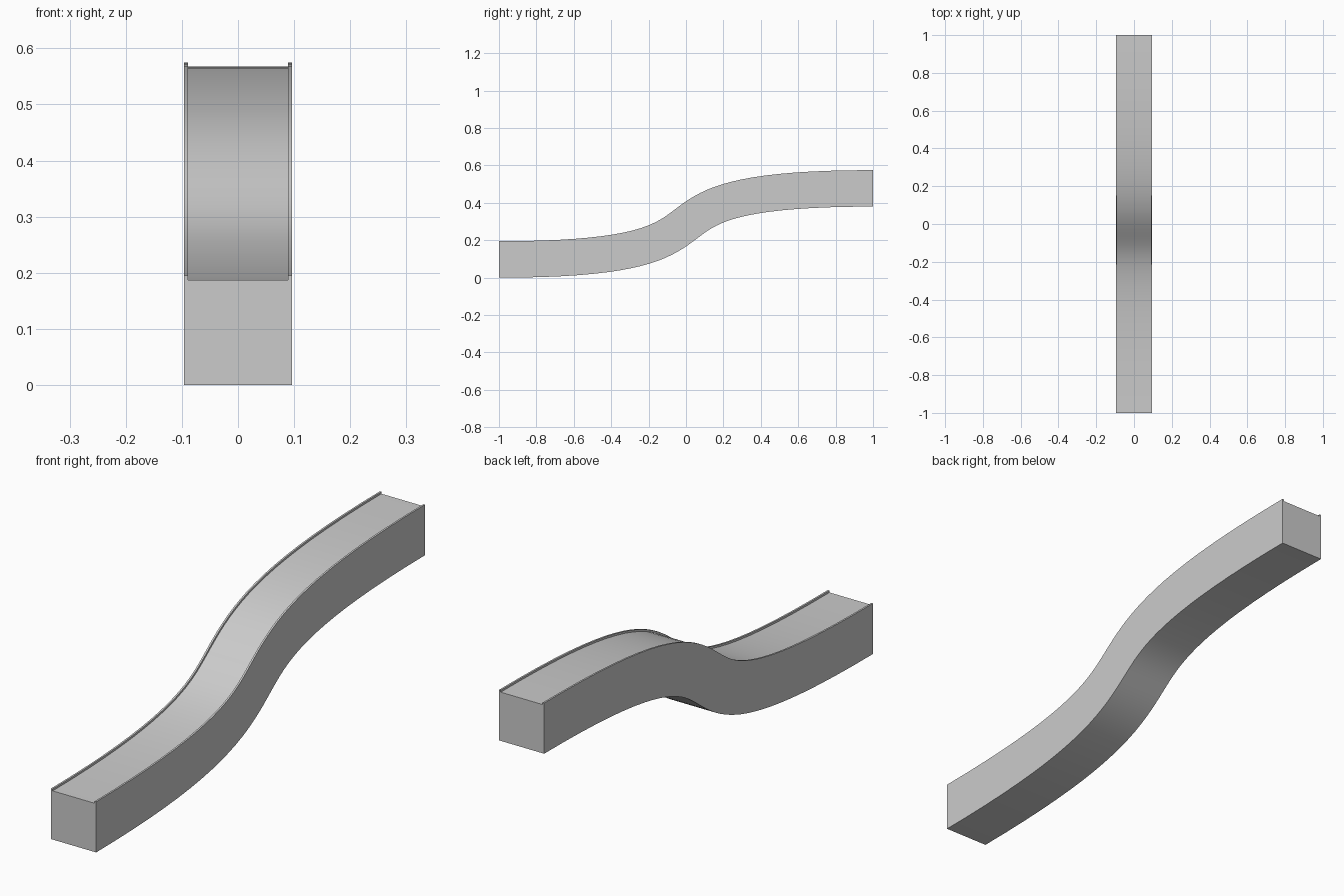
import bpy, bmesh, math
from mathutils import Vector

cube = bpy.data.objects.get("Cube")
if cube:
    bpy.data.objects.remove(cube, do_unlink=True)

WIDTH, HEIGHT, RISE = 0.096, 0.0975, 0.38   # half width, half height, climb
LIP, DEPTH, STEPS = 0.007, 0.0075, 36       # rim width, channel depth, segments

grey = bpy.data.materials.new("light_grey")
grey.use_nodes = True
grey.diffuse_color = (0.6, 0.6, 0.6, 1)
grey.node_tree.nodes["Principled BSDF"].inputs["Base Color"].default_value = (0.6, 0.6, 0.6, 1)

# Cross-section of the block with a shallow channel in its top
half = [(WIDTH, -HEIGHT), (WIDTH, HEIGHT), (WIDTH - LIP, HEIGHT), (WIDTH - LIP, HEIGHT - DEPTH)]
section = half + [(-x, h) for x, h in reversed(half)]

# S-shaped centre line
path = [Vector((0, y, z)) for y, z in
        ((-1, HEIGHT), (0.5, HEIGHT), (-0.5, HEIGHT + RISE), (1, HEIGHT + RISE))]


def centre_line(t):
    a, b, c, d = path
    s = 1 - t
    point = a * s**3 + b * 3 * s * s * t + c * 3 * s * t * t + d * t**3
    tangent = ((b - a) * s * s + (c - b) * 2 * s * t + (d - c) * t * t).normalized()
    return point, Vector((0, -tangent.z, tangent.y))


# Sweep the section along the line, square to it
bm = bmesh.new()
rings = []
for i in range(STEPS + 1):
    point, up = centre_line(i / STEPS)
    rings.append([bm.verts.new(point + Vector((x, 0, 0)) + up * h) for x, h in section])
n = len(section)
for r0, r1 in zip(rings, rings[1:]):
    for k in range(n):
        j = (k + 1) % n
        bm.faces.new((r0[k], r0[j], r1[j], r1[k]))
bm.faces.new(rings[0])
bm.faces.new(rings[-1])
bmesh.ops.recalc_face_normals(bm, faces=bm.faces)

mesh = bpy.data.meshes.new("curved_slide_track")
bm.to_mesh(mesh)
bm.free()
mesh.materials.append(grey)
track = bpy.data.objects.new("curved_slide_track", mesh)
bpy.context.collection.objects.link(track)
bpy.ops.object.select_all(action='DESELECT')
track.select_set(True)
bpy.context.view_layer.objects.active = track
bpy.ops.object.shade_smooth_by_angle(angle=math.radians(30))
